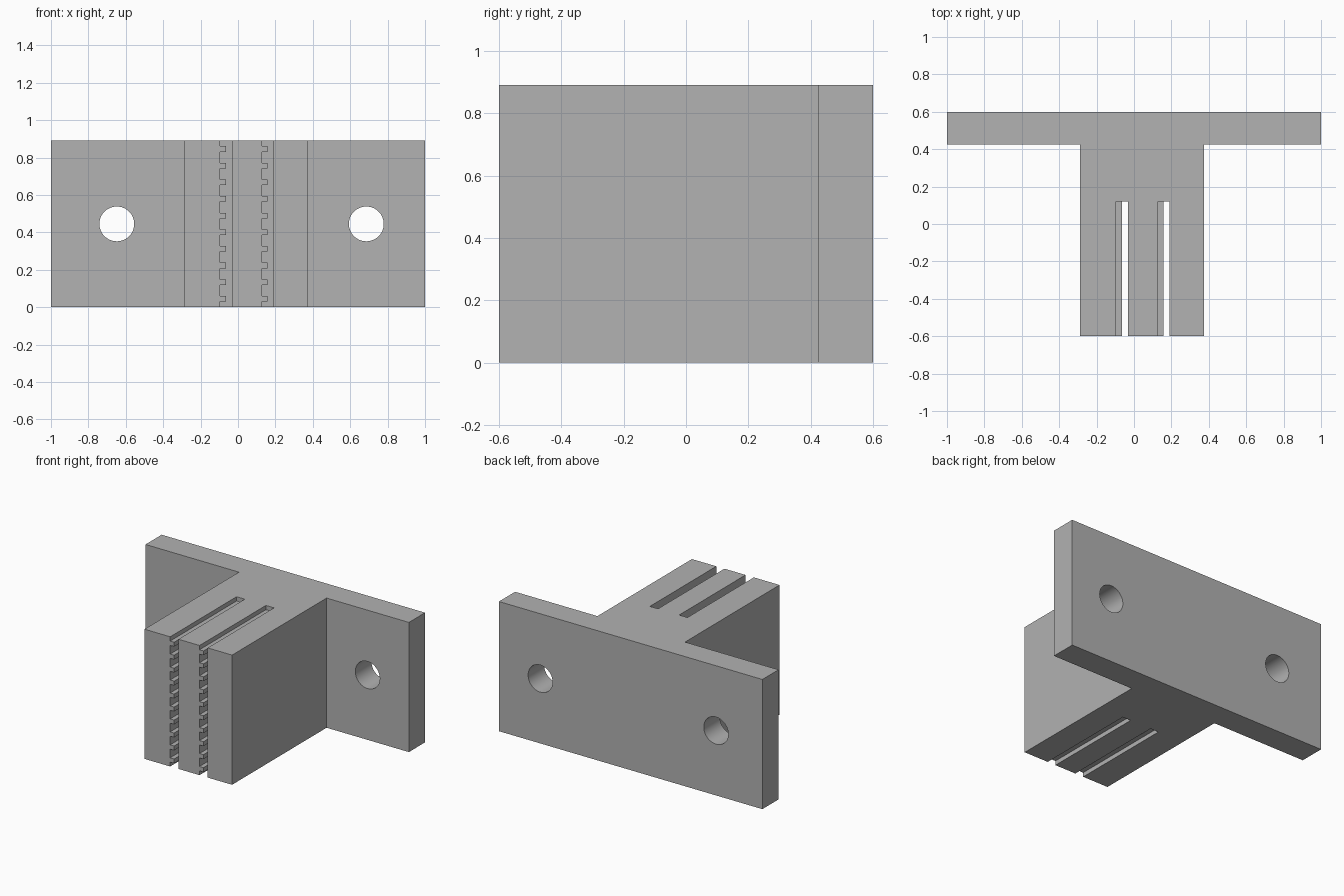
import bpy
import bmesh
from mathutils import Matrix

HEIGHT = 0.89
TEETH = 10

if "Cube" in bpy.data.objects:
    bpy.data.objects.remove(bpy.data.objects["Cube"], do_unlink=True)

grey = bpy.data.materials.new("plain grey")
grey.use_nodes = True
colour = (0.445, 0.445, 0.445, 1)
grey.diffuse_color = colour
grey.node_tree.nodes["Principled BSDF"].inputs["Base Color"].default_value = colour


def finish(name, bm):
    bmesh.ops.recalc_face_normals(bm, faces=bm.faces[:])
    mesh = bpy.data.meshes.new(name)
    bm.to_mesh(mesh)
    bm.free()
    mesh.materials.append(grey)
    obj = bpy.data.objects.new(name, mesh)
    bpy.context.collection.objects.link(obj)
    return obj


def prism(name, points, depth):
    """Extrude a closed outline along the given vector."""
    bm = bmesh.new()
    face = bm.faces.new([bm.verts.new(p) for p in points])
    result = bmesh.ops.extrude_face_region(bm, geom=[face], use_keep_orig=True)
    moved = [v for v in result["geom"] if isinstance(v, bmesh.types.BMVert)]
    bmesh.ops.translate(bm, vec=depth, verts=moved)
    return finish(name, bm)


def slot_cutter(name, left, tooth, right):
    """Slot with a comb of square teeth standing on its left wall."""
    pitch = HEIGHT / TEETH
    outline = [(right, HEIGHT + 0.1), (right, -0.1), (left, -0.1)]
    for i in range(TEETH):
        middle = (i + 0.5) * pitch
        low, high = middle - 0.015, middle + 0.015
        outline += [(left, low), (tooth, low), (tooth, high), (left, high)]
    outline.append((left, HEIGHT + 0.1))
    return prism(name, [(x, -0.7, z) for x, z in outline], (0, 0.82, 0))


def hole_cutter(name, x):
    bm = bmesh.new()
    bmesh.ops.create_cone(bm, cap_ends=True, segments=64, radius1=0.093,
                          radius2=0.093, depth=0.5)
    bm.transform(Matrix.Translation((x, 0.51, 0.445))
                 @ Matrix.Rotation(1.5708, 4, "X"))
    return finish(name, bm)


# T-shaped body: wall plate with the block standing out to the front
outline = [(-1, 0.6), (-1, 0.425), (-0.29, 0.425), (-0.29, -0.6),
           (0.375, -0.6), (0.375, 0.425), (1, 0.425), (1, 0.6)]
bracket = prism("slotted_bracket", [(x, y, 0) for x, y in outline], (0, 0, HEIGHT))

# Toothed slots and screw holes
cutters = [slot_cutter("right_slot", -0.095, -0.065, -0.032),
           slot_cutter("left_slot", 0.128, 0.158, 0.19),
           hole_cutter("right_hole", -0.648),
           hole_cutter("left_hole", 0.686)]

bpy.context.view_layer.objects.active = bracket
for cutter in cutters:
    cutter.hide_render = True
    cut = bracket.modifiers.new(cutter.name, "BOOLEAN")
    cut.operation = "DIFFERENCE"
    cut.solver = "EXACT"
    cut.object = cutter
    bpy.ops.object.modifier_apply(modifier=cut.name)
    bpy.data.objects.remove(cutter, do_unlink=True)

# Smooth hole walls, sharp edges elsewhere
bracket.select_set(True)
bpy.ops.object.shade_smooth_by_angle(angle=0.52)
